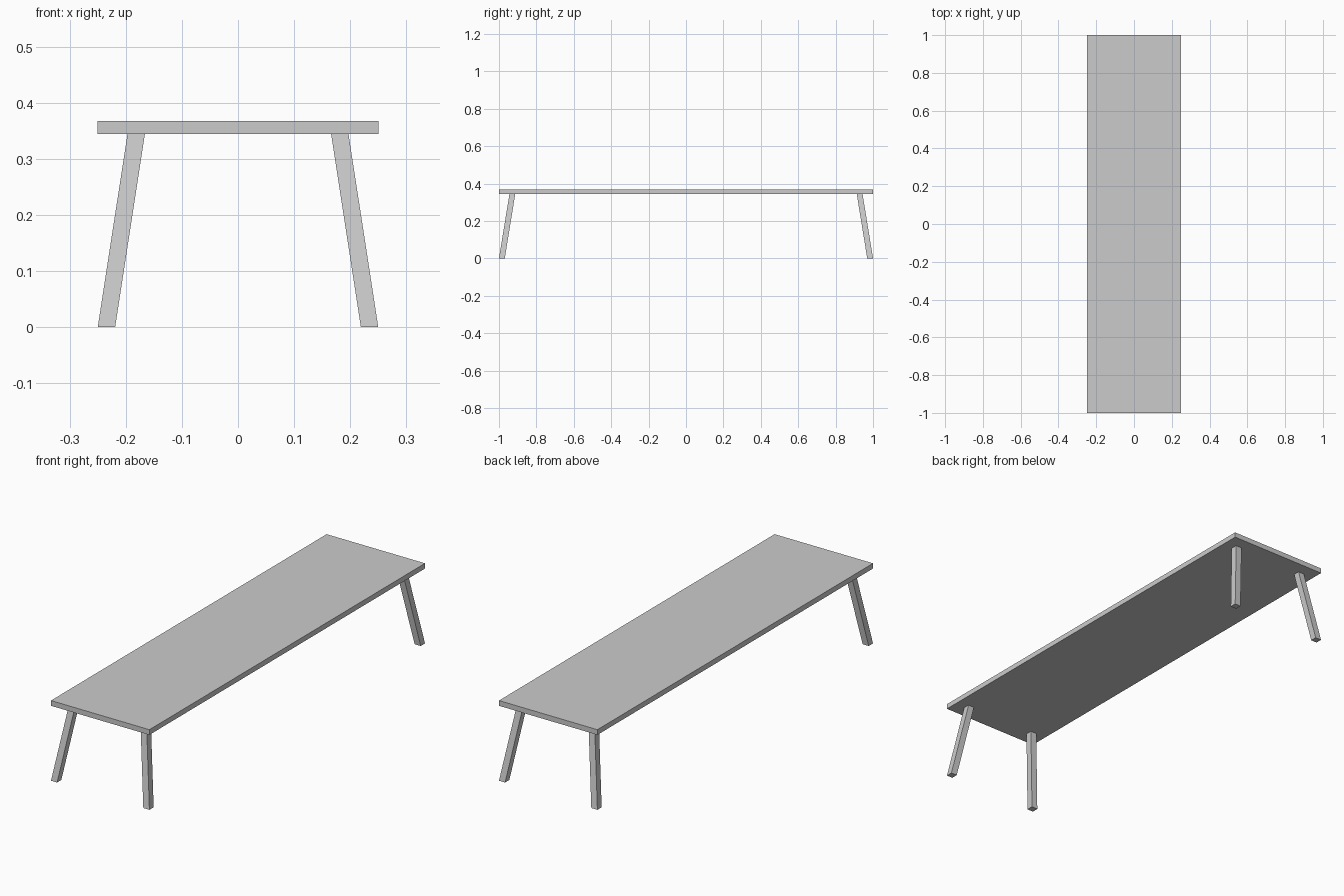
import bpy
import bmesh
from mathutils import Matrix, Vector

if "Cube" in bpy.data.objects:
    bpy.data.objects.remove(bpy.data.objects["Cube"])

TOP_Z, UNDER_Z = 0.368, 0.344   # tabletop upper and lower faces
LEG_W = 0.031                   # square leg section
SPLAY = 0.053                   # inward lean from foot to top


def make_box(name, lo, hi, shift=(0, 0)):
    """Box from lo to hi whose upper face is moved sideways by shift."""
    lo, hi = Vector(lo), Vector(hi)
    bm = bmesh.new()
    bmesh.ops.create_cube(bm, size=1)
    bmesh.ops.scale(bm, vec=hi - lo, verts=bm.verts)
    bmesh.ops.translate(bm, vec=(lo + hi) / 2, verts=bm.verts)
    upper = [v for v in bm.verts if v.co.z > (lo.z + hi.z) / 2]
    bmesh.ops.translate(bm, vec=(*shift, 0), verts=upper)
    mesh = bpy.data.meshes.new(name)
    bm.to_mesh(mesh)
    bm.free()
    obj = bpy.data.objects.new(name, mesh)
    bpy.context.collection.objects.link(obj)
    return obj


# Flat tabletop
make_box("tabletop", (-0.25, -1, UNDER_Z), (0.25, 1, TOP_Z))

# Four splayed legs, feet flush with the tabletop corners
for y_name, sy in (("front", -1), ("back", 1)):
    for x_name, sx in (("left", -1), ("right", 1)):
        xs = sorted((sx * 0.25, sx * (0.25 - LEG_W)))
        ys = sorted((sy * 1.0, sy * (1.0 - LEG_W)))
        make_box(f"{y_name}_{x_name}_leg",
                 (xs[0], ys[0], 0), (xs[1], ys[1], UNDER_Z),
                 shift=(-sx * SPLAY, -sy * (SPLAY + 0.003)))
